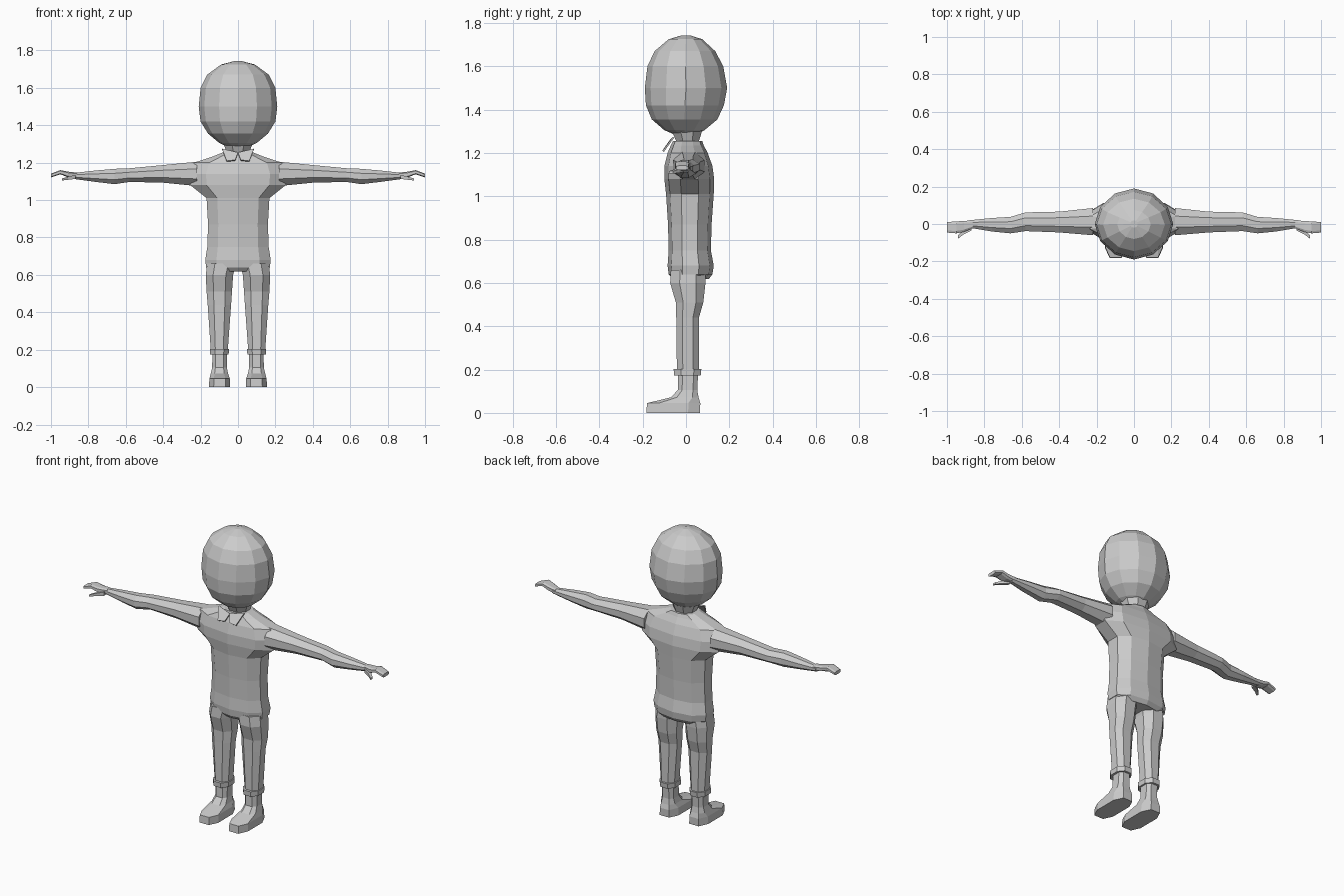
import bpy, bmesh, math


def outline(n, phase, p):
    """Unit rounded polygon, scaled so it touches -1..1 on both axes."""
    pts = []
    for i in range(n):
        a = phase + 2 * math.pi * i / n
        c, s = math.cos(a), math.sin(a)
        pts.append((math.copysign(abs(c) ** (2 / p), c), math.copysign(abs(s) ** (2 / p), s)))
    mu = max(abs(u) for u, v in pts)
    mv = max(abs(v) for u, v in pts)
    return [(u / mu, v / mv) for u, v in pts]


def finish(name, bm, mirror):
    bmesh.ops.recalc_face_normals(bm, faces=bm.faces)
    me = bpy.data.meshes.new(name)
    bm.to_mesh(me)
    bm.free()
    ob = bpy.data.objects.new(name, me)
    bpy.context.collection.objects.link(ob)
    if mirror:
        ob.modifiers.new("mirror", 'MIRROR').use_axis[0] = True
    return ob


def loft(name, rings, n=8, half_step=True, p=2.0, axis='z', mirror=False, phase=None):
    """Rings are (position, u min, u max, v min, v max); u,v = x,y (axis z) or y,z (axis x)."""
    if phase is None:
        phase = math.pi / n if half_step else 0
    shape = outline(n, phase, p)
    bm = bmesh.new()
    loops = []
    for t, u0, u1, v0, v1 in rings:
        loop = []
        for a, b in shape:
            u = (u0 + u1) / 2 + a * (u1 - u0) / 2
            v = (v0 + v1) / 2 + b * (v1 - v0) / 2
            loop.append(bm.verts.new((u, v, t) if axis == 'z' else (t, u, v)))
        loops.append(loop)
    for lo, hi in zip(loops, loops[1:]):
        for i in range(n):
            j = (i + 1) % n
            bm.faces.new((lo[i], lo[j], hi[j], hi[i]))
    bm.faces.new(loops[0])
    bm.faces.new(loops[-1])
    return finish(name, bm, mirror)


def centred(rows):
    return [(z, -w, w, y0, y1) for z, w, y0, y1 in rows]


# Head: faceted egg
loft("head", centred([
    (1.275, .035, -.03, .03), (1.305, .10, -.10, .085), (1.355, .16, -.158, .145),
    (1.42, .20, -.185, .175), (1.50, .21, -.19, .19), (1.60, .20, -.178, .172),
    (1.67, .165, -.145, .135), (1.725, .09, -.08, .075), (1.743, .02, -.02, .02)]),
    n=12, half_step=False, p=1.9)

# Neck
loft("neck", centred([(1.20, .085, -.06, .075), (1.255, .06, -.045, .06), (1.32, .085, -.075, .08)]))

# Torso: hips, waist, chest and shoulders
loft("torso", centred([
    (.617, .13, -.06, .105), (.64, .17, -.08, .122), (.68, .175, -.085, .128),
    (.75, .164, -.08, .115), (.87, .16, -.083, .118), (1.01, .168, -.092, .128),
    (1.08, .255, -.10, .13), (1.14, .26, -.10, .122), (1.20, .235, -.085, .10),
    (1.235, .13, -.07, .082), (1.255, .08, -.06, .075)]),
    n=10, phase=math.pi / 2, p=2.3)

# Collar: two pointed flaps at the front
bm = bmesh.new()
flap = [bm.verts.new(c) for c in ((0, -.072, 1.25), (.015, -.10, 1.21), (.06, -.102, 1.205),
                                  (.085, -.055, 1.27))]
bm.faces.new(flap)
collar = finish("collar_flap", bm, True)
collar.modifiers.new("thickness", 'SOLIDIFY').thickness = .008

# Arms, tapering into a flat hand
loft("arm", [
    (.22, -.06, .085, 1.075, 1.205), (.40, -.045, .066, 1.093, 1.187),
    (.58, -.038, .062, 1.097, 1.17), (.66, -.05, .038, 1.085, 1.167),
    (.76, -.04, .032, 1.097, 1.158), (.88, -.02, .02, 1.113, 1.145)],
    axis='x', mirror=True)
loft("hand", [
    (.86, -.022, .02, 1.115, 1.147), (.91, -.042, .016, 1.122, 1.152),
    (.95, -.05, .014, 1.138, 1.160), (1.0, -.046, .01, 1.121, 1.141)],
    p=3.5, axis='x', mirror=True)
loft("thumb", [
    (.87, -.036, -.008, 1.113, 1.135), (.91, -.055, -.03, 1.108, 1.124),
    (.94, -.078, -.06, 1.105, 1.116)], n=4, axis='x', mirror=True)

# Trouser legs with rolled cuffs
loft("trouser_leg", [
    (.19, .055, .145, -.042, .06), (.44, .037, .162, -.045, .06),
    (.51, .032, .168, -.047, .08), (.60, .026, .172, -.073, .09),
    (.66, .01, .165, -.07, .09)], p=2.3, mirror=True)
loft("trouser_cuff", [
    (.173, .05, .15, -.055, .068), (.203, .048, .151, -.057, .071)], p=2.3, mirror=True)

# Shoes
loft("shoe", [
    (0, .042, .155, -.183, .065), (.045, .044, .153, -.18, .066),
    (.072, .053, .146, -.07, .058), (.105, .06, .138, -.038, .052),
    (.185, .06, .137, -.036, .056)], p=3, mirror=True)
